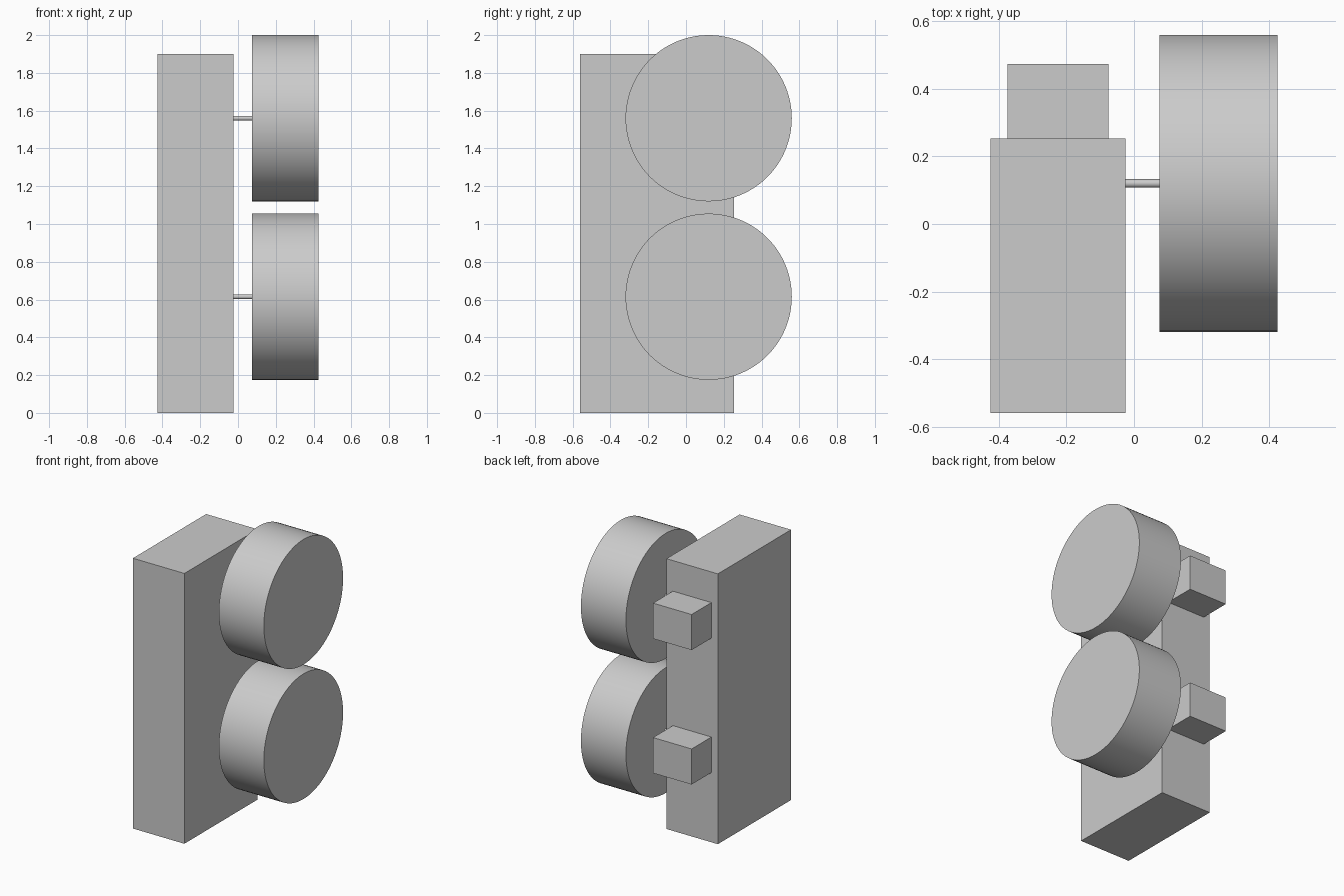
import bpy
import math

cube = bpy.data.objects.get("Cube")
if cube:
    bpy.data.objects.remove(cube, do_unlink=True)

GREY = (0.6, 0.6, 0.6, 1.0)
grey = bpy.data.materials.new("light grey")
grey.use_nodes = True
grey.diffuse_color = GREY
grey.node_tree.nodes["Principled BSDF"].inputs["Base Color"].default_value = GREY


def box(name, x, y, z):
    """Box from (low, high) limits on each axis."""
    limits = (x, y, z)
    bpy.ops.mesh.primitive_cube_add(size=1, location=[(a + b) / 2 for a, b in limits])
    obj = bpy.context.object
    obj.name = name
    obj.scale = [b - a for a, b in limits]
    bpy.ops.object.transform_apply(location=False, rotation=False, scale=True)
    obj.data.materials.append(grey)


def disc(name, x, y, z, radius, sides):
    """Cylinder lying along x between two limits."""
    bpy.ops.mesh.primitive_cylinder_add(
        vertices=sides, radius=radius, depth=x[1] - x[0],
        location=((x[0] + x[1]) / 2, y, z), rotation=(0, math.pi / 2, 0))
    obj = bpy.context.object
    obj.name = name
    obj.data.materials.append(grey)
    bpy.ops.object.shade_smooth_by_angle(angle=math.radians(30))


# Upright body
box("body", (-0.425, -0.025), (-0.56, 0.253), (0, 1.9))

# Each level has a wheel on a thin axle and a block on the back
AXLE_Y = 0.12
for level, z in (("lower", 0.615), ("upper", 1.56)):
    disc(level + "_wheel", (0.075, 0.425), AXLE_Y, z, 0.44, 96)
    disc(level + "_axle", (-0.03, 0.08), AXLE_Y, z, 0.0125, 24)
    box(level + "_back_block", (-0.375, -0.075), (0.25, 0.473), (z - 0.125, z + 0.125))
